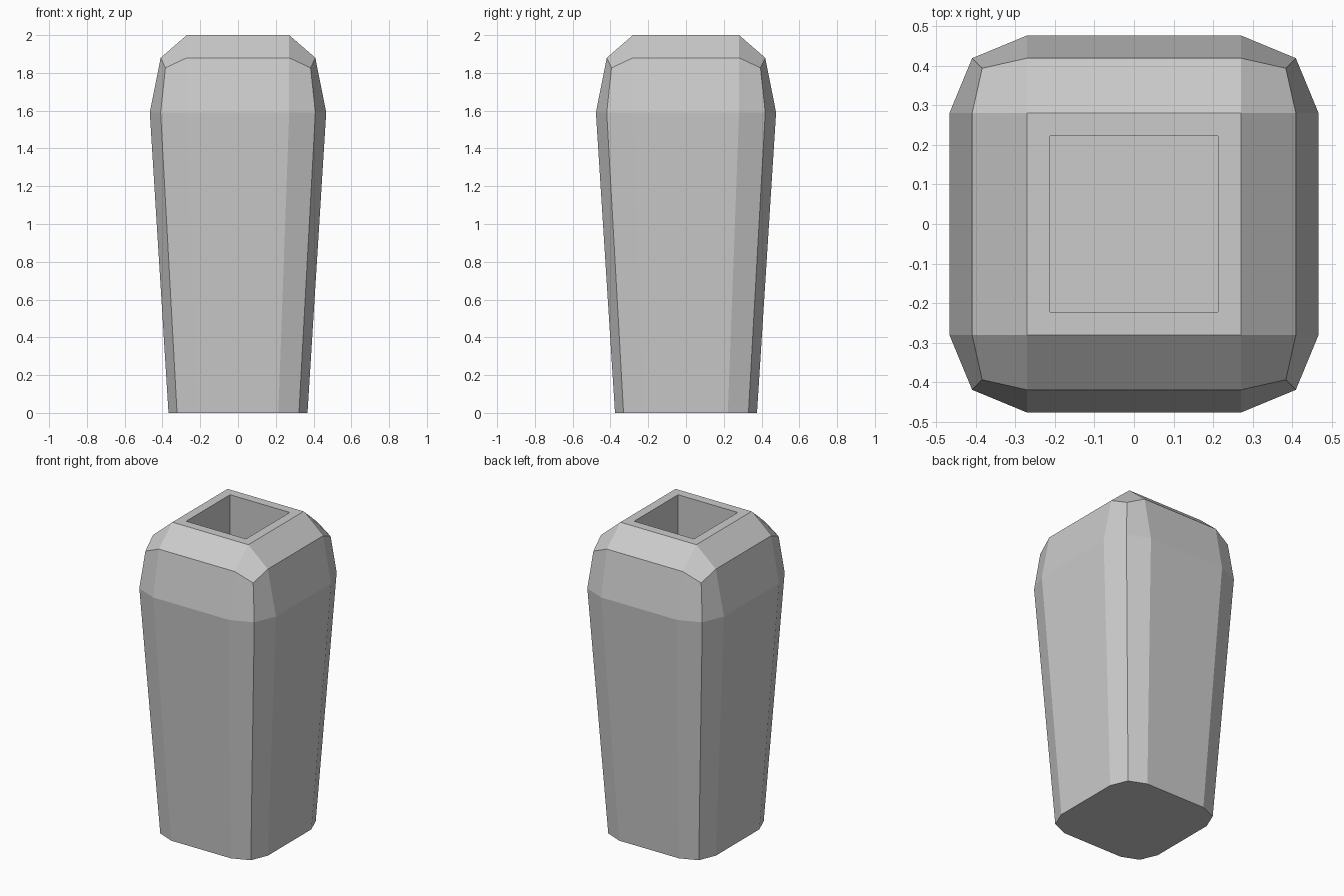
import bpy, bmesh

if "Cube" in bpy.data.objects:
    bpy.data.objects.remove(bpy.data.objects["Cube"])

HX, HY, R = 0.467, 0.477, 0.196     # half sizes at the shoulder, corner radius
SHOULDER, TOP = 1.59, 2.0           # height where the rounded top starts, full height
TAPER = 0.788                       # base size relative to the shoulder
RIM, DEPTH = 0.082, 0.9             # socket rim width and socket depth

bm = bmesh.new()

# Plain block from z=0 to z=TOP
bmesh.ops.create_cube(bm, size=2)
for v in bm.verts:
    v.co = (v.co.x * HX, v.co.y * HY, (v.co.z + 1) * TOP / 2)

# Two-segment rounding on upright and top edges, base stays flat
edges = [e for e in bm.edges if max(v.co.z for v in e.verts) > 1]
bmesh.ops.bevel(bm, geom=edges, offset=R, offset_type='OFFSET', segments=2,
                profile=0.5, affect='EDGES')

# Stretch the rounded top into a tall shoulder and taper the base
for v in bm.verts:
    if v.co.z > 1:
        v.co.z = SHOULDER + (v.co.z - (TOP - R)) / R * (TOP - SHOULDER)
    else:
        v.co.x *= TAPER
        v.co.y *= TAPER

# Square socket sunk into the top
bm.normal_update()
top = max(bm.faces, key=lambda f: f.calc_center_median().z)
bmesh.ops.inset_region(bm, faces=[top], thickness=RIM)
floor = bmesh.ops.extrude_discrete_faces(bm, faces=[top])["faces"][0]
bmesh.ops.translate(bm, verts=floor.verts, vec=(0, 0, -DEPTH))
bmesh.ops.recalc_face_normals(bm, faces=bm.faces)

mesh = bpy.data.meshes.new("socketed_body")
bm.to_mesh(mesh)
bm.free()
bpy.context.collection.objects.link(bpy.data.objects.new("socketed_body", mesh))
